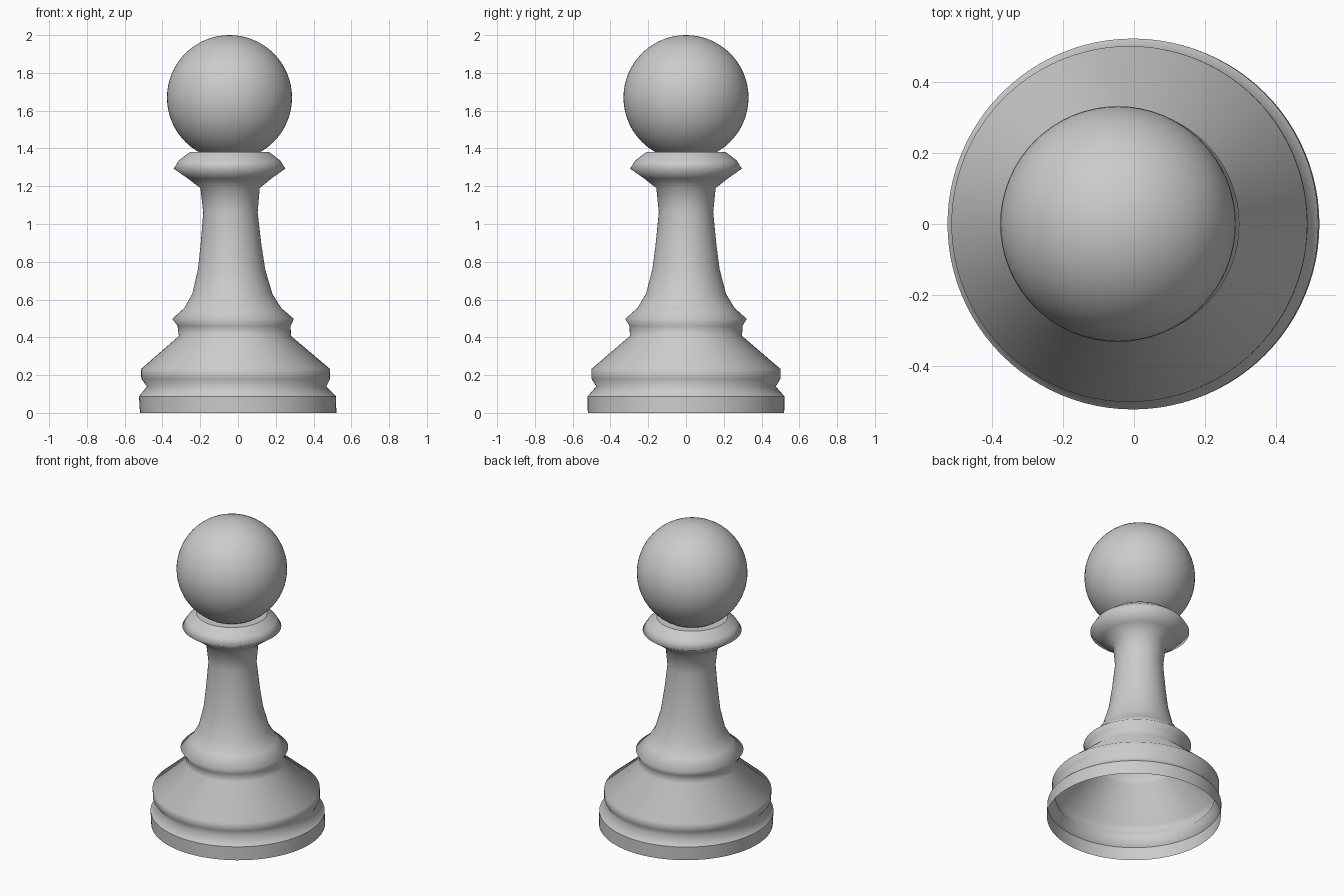
import bpy, bmesh, math

if "Cube" in bpy.data.objects:
    bpy.data.objects.remove(bpy.data.objects["Cube"])

SIDES = 96

# body profile: radius, height, sideways drift of the ring (the piece leans slightly)
profile = [
    (0.52, 0.0, 0.001), (0.521, 0.088, -0.003), (0.475, 0.14, -0.007),
    (0.50, 0.18, -0.012), (0.50, 0.233, -0.013), (0.297, 0.407, -0.016),
    (0.299, 0.46, -0.021), (0.322, 0.498, -0.026), (0.257, 0.555, -0.028),
    (0.212, 0.63, -0.030), (0.178, 0.76, -0.034), (0.161, 0.89, -0.037),
    (0.144, 1.06, -0.040), (0.157, 1.19, -0.042), (0.22, 1.24, -0.044),
    (0.296, 1.293, -0.045), (0.268, 1.337, -0.045), (0.212, 1.38, -0.045),
    (0.14, 1.38, -0.045),
]


def finish(bm, name):
    mesh = bpy.data.meshes.new(name)
    bm.to_mesh(mesh)
    bm.free()
    for p in mesh.polygons:
        p.use_smooth = True
    obj = bpy.data.objects.new(name, mesh)
    bpy.context.collection.objects.link(obj)
    return obj


# turned body, an open shell underneath
bm = bmesh.new()
rings = []
for r, z, dx in profile:
    rings.append([bm.verts.new((dx + r * math.cos(2 * math.pi * i / SIDES),
                                r * math.sin(2 * math.pi * i / SIDES), z))
                  for i in range(SIDES)])
for lower, upper in zip(rings, rings[1:]):
    for i in range(SIDES):
        j = (i + 1) % SIDES
        bm.faces.new((lower[i], lower[j], upper[j], upper[i]))
# crisp edges on the foot and on the collar top
for k in (1, 17):
    for i in range(SIDES):
        bm.edges.get((rings[k][i], rings[k][(i + 1) % SIDES])).smooth = False
finish(bm, "pawn_body")

# ball head
bm = bmesh.new()
bmesh.ops.create_uvsphere(bm, u_segments=64, v_segments=32, radius=0.331)
bmesh.ops.translate(bm, verts=bm.verts, vec=(-0.045, 0, 1.669))
finish(bm, "ball_head")
